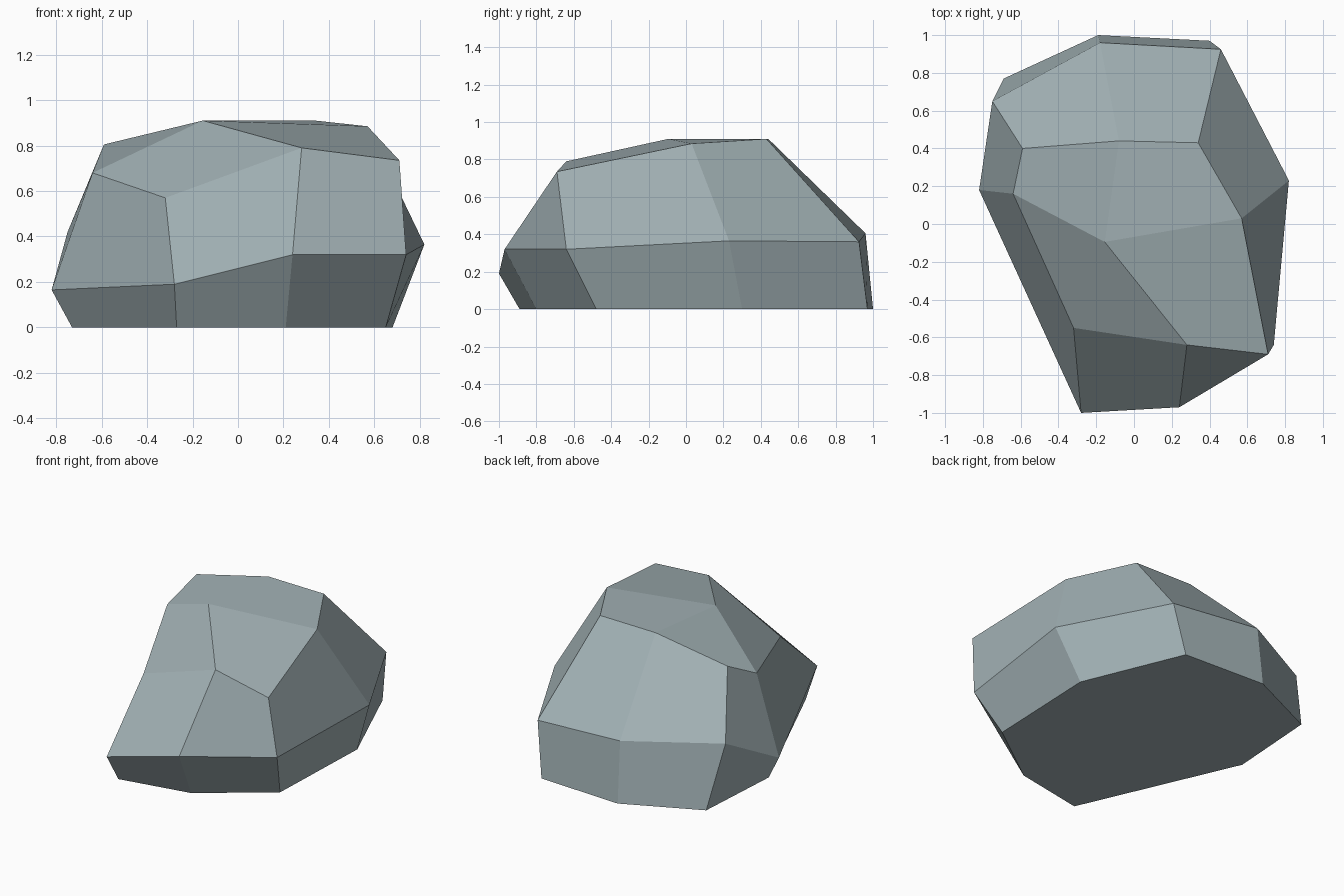
import bpy
import bmesh

if "Cube" in bpy.data.objects:
    bpy.data.objects.remove(bpy.data.objects["Cube"])

# Eight-sided boulder: three rings (same order, counter-clockwise from the left) and a crown point
base_ring = [(-0.73, 0.16, 0), (-0.27, -0.89, 0), (0.21, -0.80, 0), (0.65, -0.48, 0),
             (0.68, 0.30, 0), (0.40, 0.97, 0), (-0.19, 1.00, 0), (-0.69, 0.77, 0)]
belly_ring = [(-0.82, 0.18, 0.165), (-0.28, -1.00, 0.19), (0.24, -0.97, 0.32), (0.74, -0.64, 0.32),
              (0.82, 0.23, 0.365), (0.46, 0.925, 0.36), (-0.18, 0.96, 0.405), (-0.75, 0.65, 0.42)]
shoulder_ring = [(-0.64, 0.16, 0.68), (-0.32, -0.55, 0.57), (0.28, -0.64, 0.79), (0.71, -0.69, 0.735),
                 (0.57, 0.03, 0.885), (0.34, 0.43, 0.91), (-0.08, 0.44, 0.91), (-0.59, 0.40, 0.805)]
crown_point = (-0.155, -0.095, 0.91)

bm = bmesh.new()
rings = [[bm.verts.new(p) for p in ring] for ring in (base_ring, belly_ring, shoulder_ring)]

# Side bands
for low, high in zip(rings, rings[1:]):
    for i in range(8):
        j = (i + 1) % 8
        bm.faces.new((low[i], low[j], high[j], high[i]))

# Top: four facets meeting at the crown
crown = bm.verts.new(crown_point)
top = rings[2]
for i in range(0, 8, 2):
    bm.faces.new((crown, top[i], top[i + 1], top[(i + 2) % 8]))

# Flat underside
bm.faces.new(reversed(rings[0]))
bmesh.ops.recalc_face_normals(bm, faces=bm.faces[:])

mesh = bpy.data.meshes.new("boulder")
bm.to_mesh(mesh)
bm.free()

# Stone colour
stone = bpy.data.materials.new("blue grey stone")
stone.diffuse_color = (0.36, 0.44, 0.46, 1)
stone.use_nodes = True
stone.node_tree.nodes["Principled BSDF"].inputs["Base Color"].default_value = stone.diffuse_color
mesh.materials.append(stone)

boulder = bpy.data.objects.new("boulder", mesh)
bpy.context.collection.objects.link(boulder)
